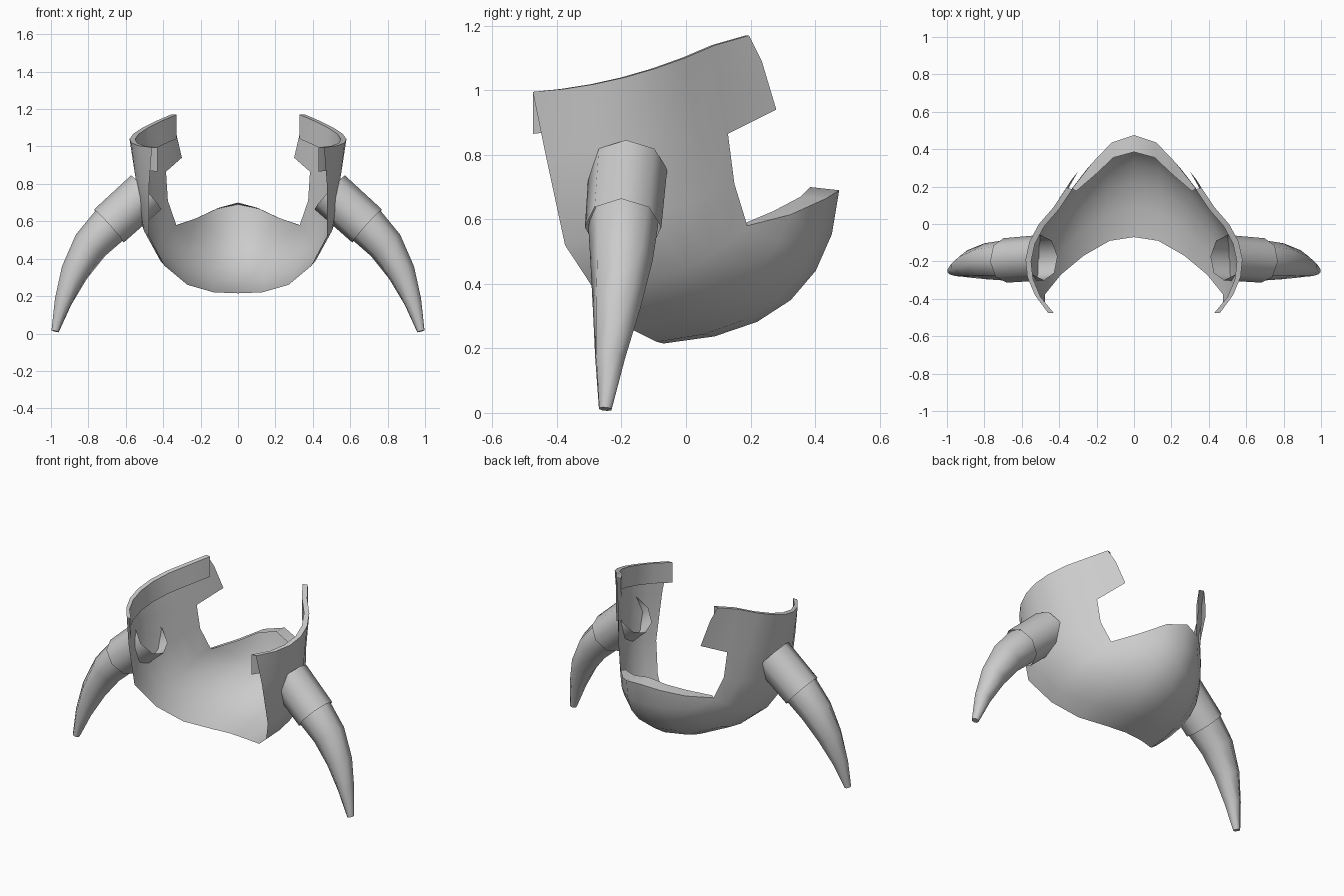
import bpy, bmesh, math
from mathutils import Vector as V

if "Cube" in bpy.data.objects:
    bpy.data.objects.remove(bpy.data.objects["Cube"])


def finish(name, bm, angle=40):
    bmesh.ops.recalc_face_normals(bm, faces=bm.faces)
    me = bpy.data.meshes.new(name)
    bm.to_mesh(me)
    bm.free()
    ob = bpy.data.objects.new(name, me)
    bpy.context.collection.objects.link(ob)
    m = ob.modifiers.new("Mirror", 'MIRROR')
    m.use_clip = True
    m.merge_threshold = 0.002
    bpy.ops.object.select_all(action='DESELECT')
    ob.select_set(True)
    bpy.context.view_layer.objects.active = ob
    bpy.ops.object.shade_smooth_by_angle(angle=math.radians(angle))
    return ob


# Jaw shell: ribs (front, middle, rear) from the centre line up to the cheek
ribs = [
    ((0, -.07, .215), (0, .325, .35), (0, .475, .69)),
    ((.13, -.09, .22), (.14, .28, .352), (.12, .435, .665)),
    ((.27, -.17, .26), (.29, .16, .39), (.225, .325, .615)),
    ((.39, -.27, .36), (.42, .0, .45), (.33, .19, .58)),
    ((.475, -.375, .52), (.505, -.11, .61), (.375, .15, .71)),
    ((.475, -.435, .80), (.545, -.16, .84), (.385, .13, .865)),
    ((.46, -.475, .995), (.58, -.19, 1.04), (.43, .09, 1.14)),
]
STEPS = 6


def rib_points(a, b, c):
    a, b, c = V(a), V(b), V(c)
    for i in range(STEPS + 1):
        t = i / STEPS
        yield a * (2*t - 1)*(t - 1) + b * 4*t*(1 - t) + c * t*(2*t - 1)


bm = bmesh.new()
grid = [[bm.verts.new(p) for p in rib_points(*r)] for r in ribs]


def bridge(r, s):
    for i in range(len(r) - 1):
        bm.faces.new((r[i], r[i+1], s[i+1], s[i]))


for r, s in zip(grid, grid[1:]):
    bridge(r, s)

# Rear flap reaching behind the cheek
flap = [bm.verts.new(p) for p in ((.30, .28, .94), (.335, .235, 1.09), (.36, .195, 1.17))]
bm.faces.new((grid[5][-1], *flap, grid[6][-1]))

# Lip folded inward along the chin rim
rim = [r[-1] for r in grid[:4]]
lip = [bm.verts.new(p) for p in ((0, .385, .70), (.11, .355, .67), (.2, .27, .625), (.31, .175, .585))]
bridge(rim, lip)

# Lip folded inward and down along the cheek's top edge
top = grid[6] + [flap[2]]
edge = [bm.verts.new(v.co + V((-.03, -.01 * (i > 0), 0))) for i, v in enumerate(top)]
hem = [bm.verts.new(v.co + V((0, 0, -.13))) for v in edge]
bridge(top, edge)
bridge(edge, hem)
finish("jaw_shell", bm)

# Tusk: open eight-sided socket with a step, then a curved tapering horn
path = [
    ((.49, -.18, .755), .122), ((.69, -.195, .575), .119), ((.69, -.195, .575), .108),
    ((.79, -.20, .47), .097), ((.875, -.215, .325), .076),
    ((.935, -.235, .17), .049), ((.978, -.25, .012), .021),
]


def tube(name, pts, cap):
    bm = bmesh.new()
    rings = []
    for i, (c, r) in enumerate(pts):
        d = (V(pts[min(i+1, len(pts)-1)][0]) - V(pts[max(i-1, 0)][0])).normalized()
        side = d.cross(V((0, 0, 1))).normalized()
        up = side.cross(d)
        rings.append([bm.verts.new(V(c) + r * (up * math.cos(k*math.pi/4) + side * math.sin(k*math.pi/4)))
                      for k in range(8)])
    for a, b in zip(rings, rings[1:]):
        for k in range(8):
            n = (k + 1) % 8
            bm.faces.new((a[k], a[n], b[n], b[k]))
    if cap:
        bm.faces.new(rings[-1])
    finish(name, bm, 50)


tube("tusk_socket", path[:2], False)
tube("tusk", [((.67, -.193, .593), .108)] + path[2:], True)
